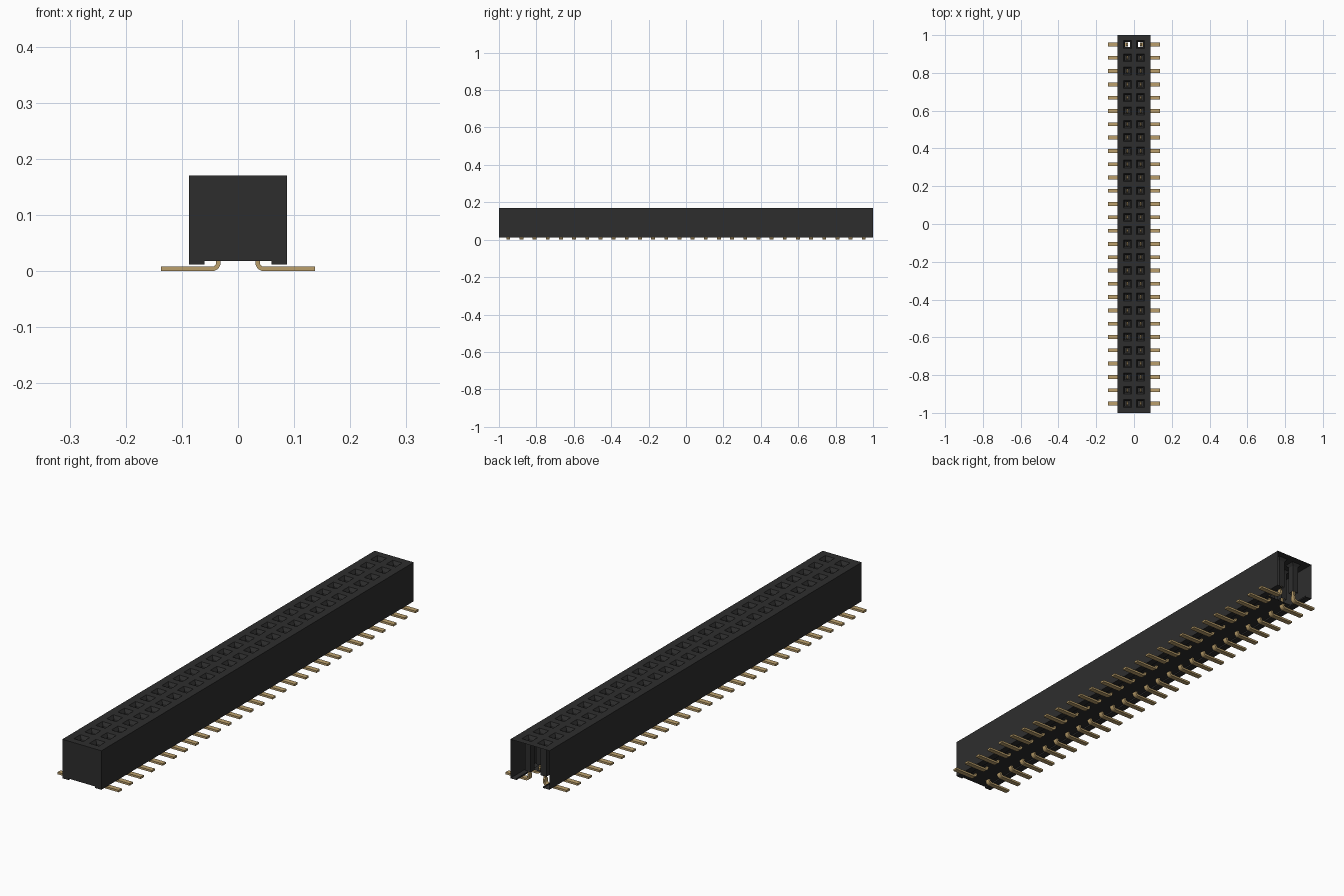
import bpy, bmesh, math
from mathutils import Vector

cube = bpy.data.objects.get("Cube")
if cube:
    bpy.data.objects.remove(cube)

ROWS, PITCH = 28, 0.0704
COL_X, TOP_Z = 0.035, 0.17
HOLE, THROAT = 0.021, 0.013          # half widths of the funnel
ROW_Y = [(i - (ROWS - 1) / 2) * PITCH for i in range(ROWS)]


def material(name, color, rough):
    m = bpy.data.materials.new(name)
    m.use_nodes = True
    m.diffuse_color = (*color, 1)
    b = m.node_tree.nodes["Principled BSDF"]
    b.inputs["Base Color"].default_value = (*color, 1)
    b.inputs["Roughness"].default_value = rough
    return m


def finish(bm, name, mat):
    me = bpy.data.meshes.new(name)
    bm.to_mesh(me)
    bm.free()
    me.materials.append(mat)
    ob = bpy.data.objects.new(name, me)
    bpy.context.collection.objects.link(ob)
    return ob


def face(bm, pts):
    return bm.faces.new([bm.verts.new(p) for p in pts])


black = material("black plastic", (0.027, 0.027, 0.027), 0.6)
gold = material("gold plating", (0.50, 0.35, 0.15), 0.5)

# Housing: hollow shell, funnel sockets on top, open at the back end
bm = bmesh.new()
xs = [-0.0875, -COL_X - HOLE, -COL_X + HOLE, COL_X - HOLE, COL_X + HOLE, 0.0875]
ys = [-1.0] + [y + s * HOLE for y in ROW_Y for s in (-1, 1)] + [1.0]


def square(cx, cy, h, z):
    return [Vector((cx + sx * h, cy + sy * h, z))
            for sx, sy in ((-1, -1), (1, -1), (1, 1), (-1, 1))]


for i in range(len(xs) - 1):
    for j in range(len(ys) - 1):
        x0, x1, y0, y1 = xs[i], xs[i + 1], ys[j], ys[j + 1]
        if i % 2 and j % 2:
            # Sloped lead-in followed by a straight socket tube
            cx, cy = (x0 + x1) / 2, (y0 + y1) / 2
            rings = [square(cx, cy, HOLE, TOP_Z),
                     square(cx, cy, THROAT, TOP_Z - 0.012),
                     square(cx, cy, THROAT, 0.04)]
            for a, b in zip(rings, rings[1:]):
                for k in range(4):
                    n = (k + 1) % 4
                    face(bm, (a[k], a[n], b[n], b[k]))
        else:
            face(bm, ((x0, y0, TOP_Z), (x1, y0, TOP_Z),
                      (x1, y1, TOP_Z), (x0, y1, TOP_Z)))

# Side walls, standoff rails and floor follow one profile along the length
profile = [(0.0875, TOP_Z), (0.0875, 0.012), (0.06, 0.012), (0.06, 0.018),
           (-0.06, 0.018), (-0.06, 0.012), (-0.0875, 0.012), (-0.0875, TOP_Z)]
for y0, y1 in zip(ys, ys[1:]):
    for k, (a, b) in enumerate(zip(profile, profile[1:])):
        if k == 3 and y0 > 0.9:
            continue                  # floor stops short of the open end
        face(bm, ((a[0], y0, a[1]), (b[0], y0, b[1]),
                  (b[0], y1, b[1]), (a[0], y1, a[1])))

# Closed front end
cap = profile + [(x, TOP_Z) for x in xs[1:-1]]
face(bm, [(x, -1.0, z) for x, z in cap])
bmesh.ops.remove_doubles(bm, verts=bm.verts, dist=1e-5)
bmesh.ops.recalc_face_normals(bm, faces=bm.faces)
top = max(bm.faces, key=lambda f: f.calc_center_median().z)
if top.normal.z < 0:
    bmesh.ops.reverse_faces(bm, faces=bm.faces)
finish(bm, "housing", black)

# Contact: bent strip, narrow upright blade and wider flat solder tail
T, R = 0.004, 0.011
path = [(COL_X, 0.14, 0.005), (COL_X, 0.03, 0.005), (COL_X, 0.026, 0.01)]
for k in range(6):
    a = math.pi + k * math.pi / 10
    path.append((COL_X + R + R * math.cos(a), T + R + R * math.sin(a), 0.01))
path.append((0.1375, T, 0.01))

bm = bmesh.new()
rings = []
for k, (x, z, w) in enumerate(path):
    p, q = path[max(k - 1, 0)], path[min(k + 1, len(path) - 1)]
    d = Vector((q[0] - p[0], 0, q[1] - p[1])).normalized()
    n = Vector((-d.z, 0, d.x)) * T
    if k == len(path) - 2:
        n = Vector((0, 0, T))         # tail starts level
    c = Vector((x, ROW_Y[0], z))
    rings.append([bm.verts.new(c + n * s + Vector((0, w * t, 0)))
                  for s, t in ((1, 1), (1, -1), (-1, -1), (-1, 1))])
for a, b in zip(rings, rings[1:]):
    for k in range(4):
        m = (k + 1) % 4
        bm.faces.new((a[k], a[m], b[m], b[k]))
bm.faces.new(rings[0])
bm.faces.new(rings[-1])
bmesh.ops.recalc_face_normals(bm, faces=bm.faces)
contacts = finish(bm, "contact_pins", gold)

# Two columns, repeated along the length
mirror = contacts.modifiers.new("columns", 'MIRROR')
mirror.use_axis = (True, False, False)
mirror.use_clip = False
rows = contacts.modifiers.new("rows", 'ARRAY')
rows.count = ROWS
rows.use_relative_offset = False
rows.use_constant_offset = True
rows.constant_offset_displace = (0, PITCH, 0)

bpy.ops.object.select_all(action='DESELECT')
contacts.select_set(True)
bpy.context.view_layer.objects.active = contacts
bpy.ops.object.shade_smooth_by_angle(angle=math.radians(30))
